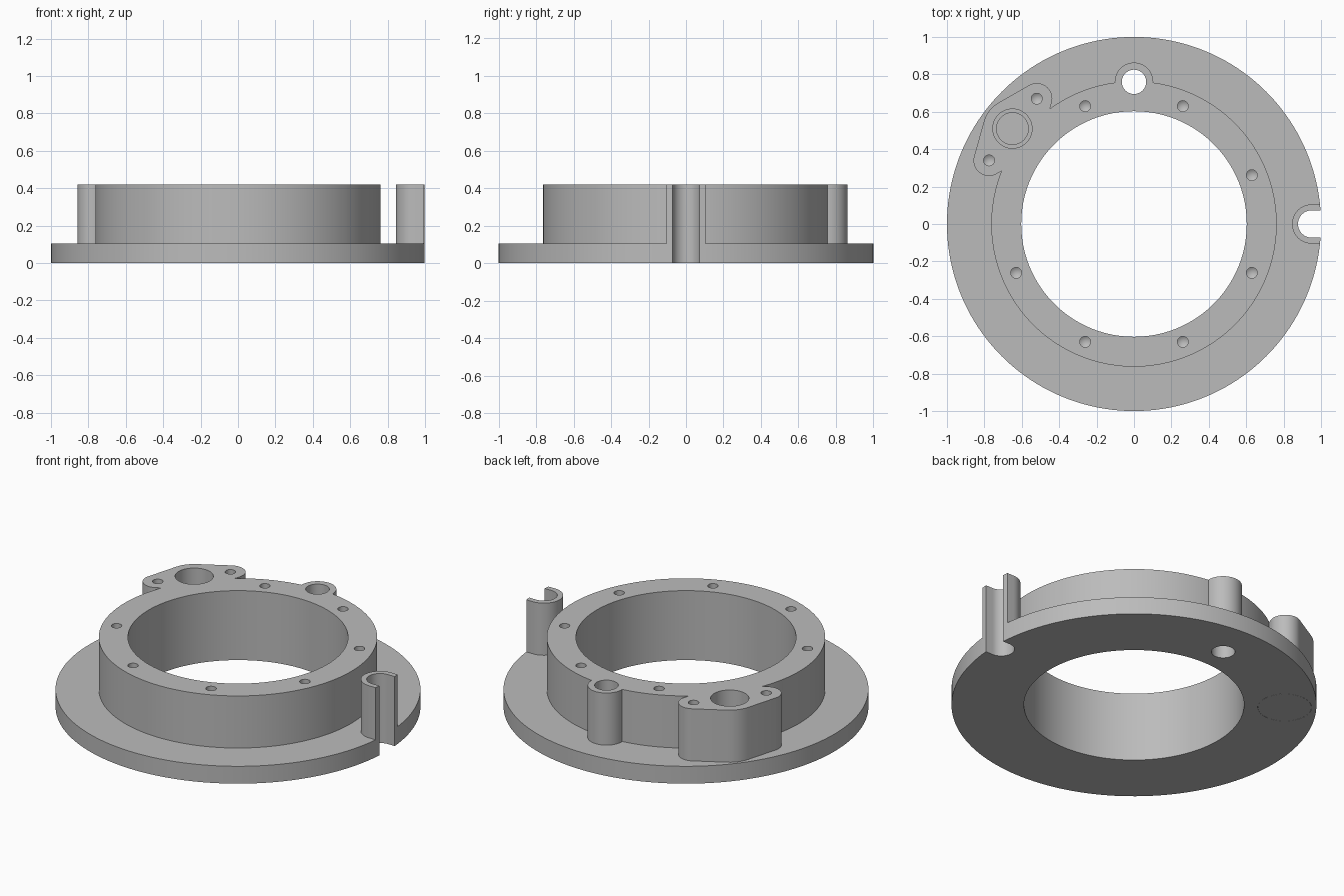
import bpy
import bmesh
from math import cos, sin, pi, radians
from mathutils import Vector
from mathutils.geometry import convex_hull_2d

cube = bpy.data.objects.get("Cube")
if cube:
    bpy.data.objects.remove(cube, do_unlink=True)

FLANGE_TOP, TOP = 0.105, 0.42
BASE = 0.03          # raised parts start inside the flange

grey = bpy.data.materials.new("plain_grey")
grey.use_nodes = True
grey.diffuse_color = (0.5, 0.5, 0.5, 1)
grey.node_tree.nodes["Principled BSDF"].inputs["Base Color"].default_value = (0.5, 0.5, 0.5, 1)


def prism(name, circles, z0, z1, segments=48, tip=0):
    """Upright prism round the hull of (x, y, radius) circles; tip adds a drill point below."""
    points = [Vector((x + r * cos(2 * pi * i / segments), y + r * sin(2 * pi * i / segments)))
              for x, y, r in circles for i in range(segments)]
    outline = [points[i] for i in convex_hull_2d(points)]
    bm = bmesh.new()
    bottom = bm.faces.new([bm.verts.new((p.x, p.y, z0)) for p in outline])
    top = bmesh.ops.extrude_face_region(bm, geom=[bottom], use_keep_orig=True)["geom"]
    for v in top:
        if isinstance(v, bmesh.types.BMVert):
            v.co.z = z1
    if tip:
        poked = bmesh.ops.poke(bm, faces=[bottom])
        poked["verts"][0].co.z = z0 - tip
    bmesh.ops.recalc_face_normals(bm, faces=bm.faces)
    mesh = bpy.data.meshes.new(name)
    bm.to_mesh(mesh)
    bm.free()
    mesh.materials.append(grey)
    obj = bpy.data.objects.new(name, mesh)
    bpy.context.collection.objects.link(obj)
    return obj


def combine(target, other, operation):
    """Apply a boolean to the target and discard the other object."""
    bpy.context.view_layer.objects.active = target
    mod = target.modifiers.new("combine", 'BOOLEAN')
    mod.operation, mod.solver, mod.object = operation, 'EXACT', other
    bpy.ops.object.modifier_apply(modifier=mod.name)
    bpy.data.objects.remove(other, do_unlink=True)


# Layout of the side features
screws = [(-0.52, 0.67), (-0.775, 0.34)]
socket = (-0.65, 0.51)
eyelet = (0, 0.76)
clip_x = 0.95

# Solid parts: oversized flange, trimmed to its round edge with everything on it
body = prism("mounting_ring", [(0, 0, 1.15)], 0, FLANGE_TOP, 160)
solids = [
    prism("collar", [(0, 0, 0.763)], BASE, TOP, 160),
    prism("eyelet_boss", [(*eyelet, 0.103)], BASE, TOP),
    prism("bracket", [(*s, 0.083) for s in screws] + [(*socket, 0.157)], BASE, TOP),
    prism("open_clip", [(clip_x, 0, 0.105), (1.2, 0, 0.105)], BASE, TOP),
]
for solid in solids:
    combine(body, solid, 'UNION')
combine(body, prism("trim", [(0, 0, 1)], -0.1, 0.6, 160), 'INTERSECT')

# Openings: central bore, eyelet, clip slot, stepped socket and underside recess
cutters = [
    prism("bore", [(0, 0, 0.603)], -0.1, 0.6, 160),
    prism("eyelet_hole", [(*eyelet, 0.065)], -0.1, 0.6),
    prism("clip_slot", [(clip_x, 0, 0.073), (1.2, 0, 0.073)], -0.1, 0.6),
    prism("socket_hole", [(*socket, 0.105)], 0.1, 0.6),
    prism("socket_step", [(*socket, 0.085)], 0.06, 0.2),
    prism("plug_recess", [(*socket, 0.148)], -0.1, 0.03),
]

# Blind screw holes round the collar (one place is taken by the bracket) and in the bracket
for i in range(8):
    if i != 3:
        a = radians(22.5 + 45 * i)
        screws.append((0.682 * cos(a), 0.682 * sin(a)))
cutters += [prism("screw_hole", [(x, y, 0.029)], 0.2, 0.6, 24, tip=0.02) for x, y in screws]
for cutter in cutters:
    combine(body, cutter, 'DIFFERENCE')

# Flush plug closing the recess under the socket
plug = prism("bottom_plug", [(*socket, 0.147)], 0, 0.03)

# Smooth round walls, keep the rims sharp
for obj in (body, plug):
    bpy.ops.object.select_all(action='DESELECT')
    obj.select_set(True)
    bpy.context.view_layer.objects.active = obj
    bpy.ops.object.shade_smooth_by_angle(angle=radians(25))
